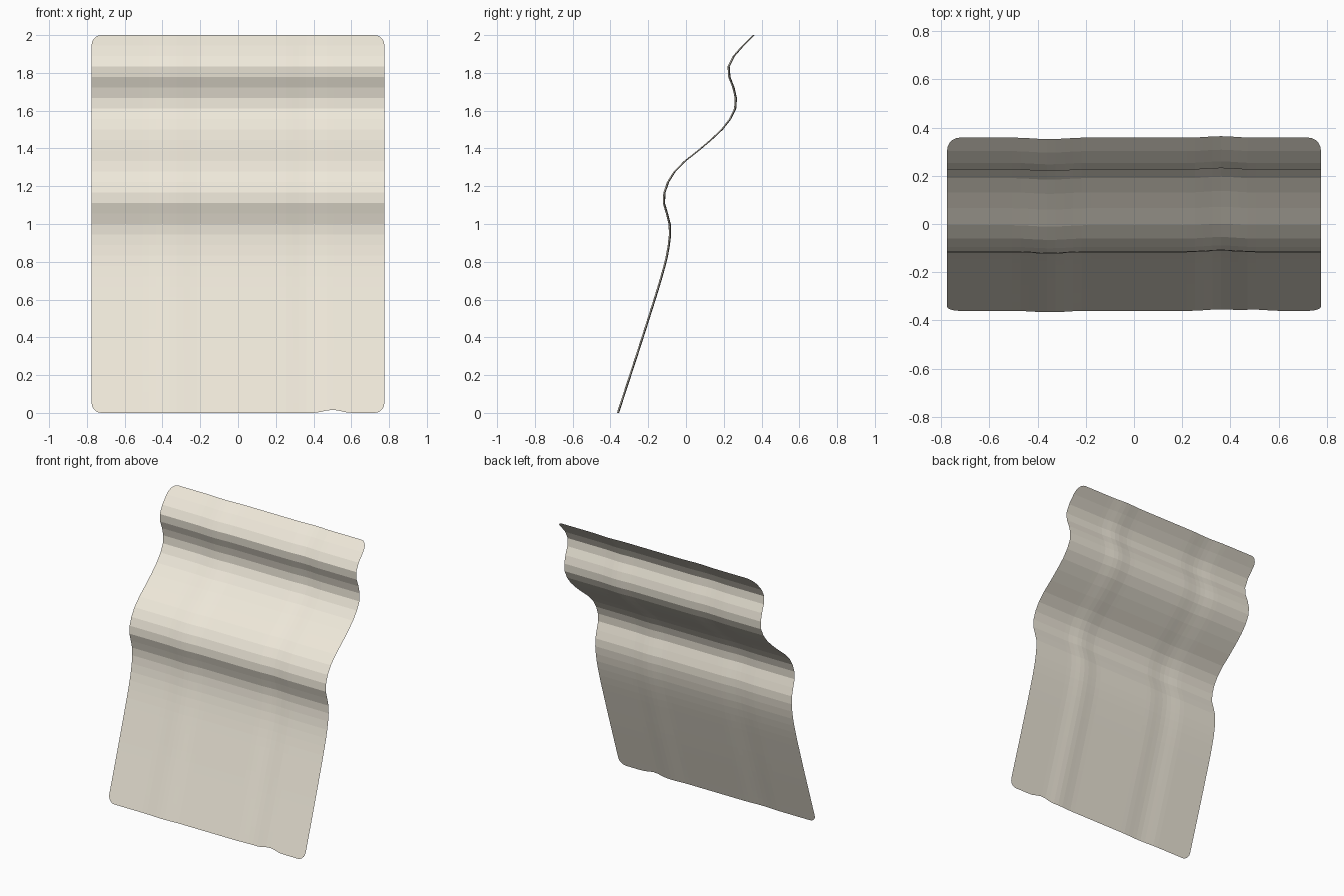
import bpy, bmesh, math

if "Cube" in bpy.data.objects:
    bpy.data.objects.remove(bpy.data.objects["Cube"])

HALF_W, HEIGHT, CORNER = 0.775, 2.0, 0.052
ROWS = 36

# Side profile of the draped sheet as (y, z)
PROFILE = [(-0.36, 0), (-0.198, 0.5), (-0.108, 0.8), (-0.084, 0.95), (-0.09, 1.02),
           (-0.117, 1.11), (-0.113, 1.17), (-0.08, 1.25), (-0.02, 1.32), (0.085, 1.405),
           (0.19, 1.5), (0.248, 1.58), (0.265, 1.64), (0.255, 1.71), (0.224, 1.80),
           (0.231, 1.85), (0.27, 1.91), (0.358, 2.0)]


def profile_y(z):
    # Smooth Hermite interpolation through the profile points
    n = len(PROFILE)
    i = max(k for k in range(n - 1) if PROFILE[k][1] <= z + 1e-9)

    def slope(k):
        a, b = PROFILE[max(k - 1, 0)], PROFILE[min(k + 1, n - 1)]
        return (b[0] - a[0]) / (b[1] - a[1])
    (y0, z0), (y1, z1) = PROFILE[i], PROFILE[i + 1]
    h = z1 - z0
    t = (z - z0) / h
    return ((2*t**3 - 3*t**2 + 1) * y0 + (t**3 - 2*t**2 + t) * h * slope(i)
            + (3*t**2 - 2*t**3) * y1 + (t**3 - t**2) * h * slope(i + 1))


def bump(x, centre, width):
    d = abs(x - centre) / width
    return 0.5 + 0.5 * math.cos(math.pi * d) if d < 1 else 0.0


def corner_inset(x):
    d = max(0.0, abs(x) - (HALF_W - CORNER))
    return CORNER - math.sqrt(max(0.0, CORNER**2 - d**2))


# Columns: even across the middle, denser round the corners
inner = HALF_W - CORNER
arc = [inner + CORNER * math.sin(math.radians(a)) for a in (18, 36, 54, 72, 90)]
xs = ([-x for x in reversed(arc)] + [-inner + 2 * inner * i / 40 for i in range(41)] + arc)

# Sheet with shallow vertical ripples and a small lift in the bottom edge
bm = bmesh.new()
grid = []
for r in range(ROWS + 1):
    row = []
    for x in xs:
        z = HEIGHT * r / ROWS
        if r == 0:
            z = corner_inset(x) + 0.016 * bump(x, 0.5, 0.1)
        elif r == ROWS:
            z = HEIGHT - corner_inset(x)
        y = profile_y(z) - 0.006 * bump(x, -0.35, 0.15) + 0.006 * bump(x, 0.36, 0.13)
        row.append(bm.verts.new((x, y, z)))
    grid.append(row)
for a, b in zip(grid, grid[1:]):
    for i in range(len(xs) - 1):
        bm.faces.new((a[i], a[i + 1], b[i + 1], b[i]))
mesh = bpy.data.meshes.new("draped_sheet")
bm.to_mesh(mesh)
bm.free()
sheet = bpy.data.objects.new("draped_sheet", mesh)
bpy.context.collection.objects.link(sheet)

# Cream cloth
cream = bpy.data.materials.new("cream_cloth")
cream.diffuse_color = (0.86, 0.81, 0.70, 1)
cream.use_nodes = True
cream.node_tree.nodes["Principled BSDF"].inputs["Base Color"].default_value = cream.diffuse_color
mesh.materials.append(cream)
